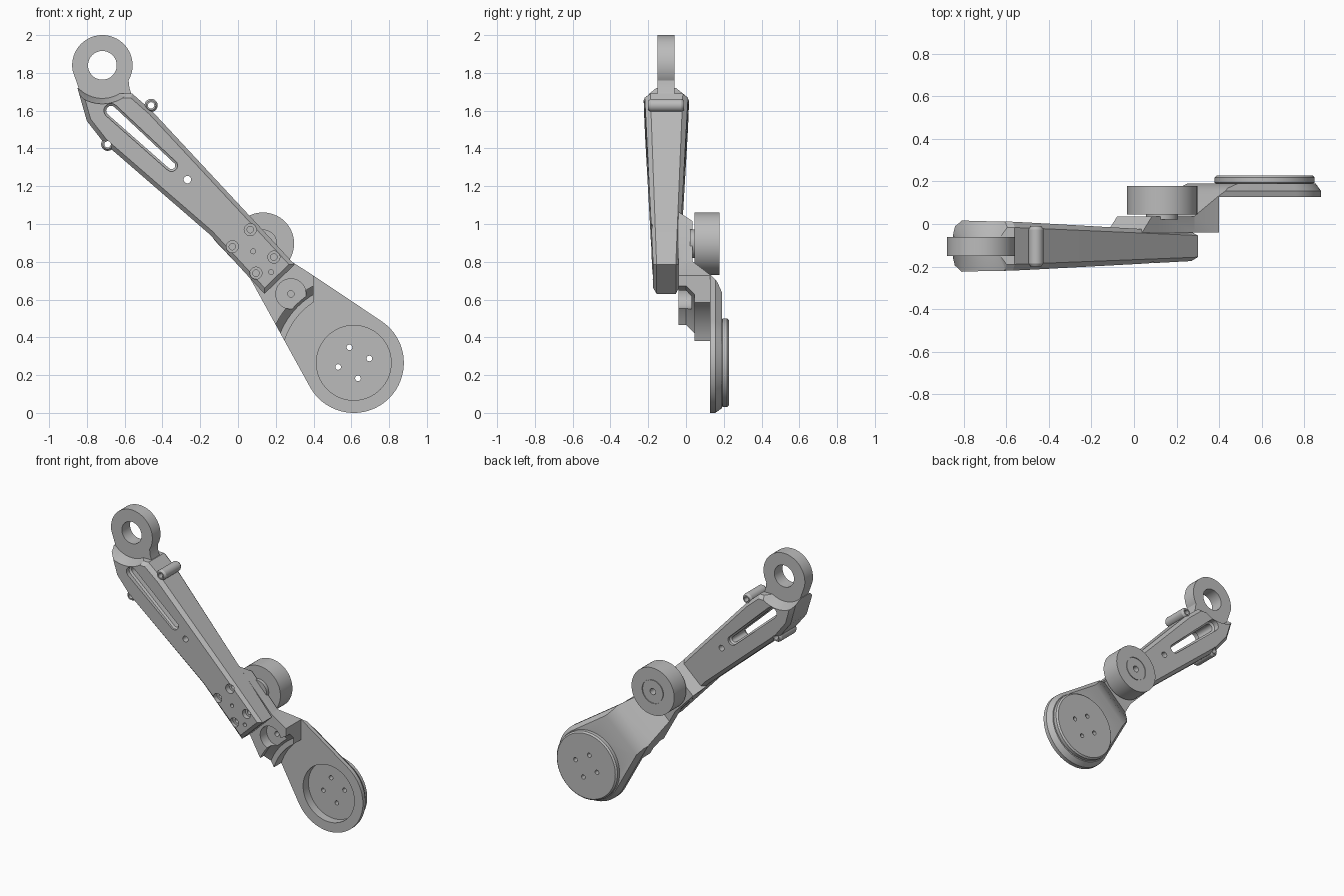
import bpy, bmesh, math
from mathutils import Vector

if "Cube" in bpy.data.objects:
    bpy.data.objects.remove(bpy.data.objects["Cube"])

grey = bpy.data.materials.new("plain_grey")
grey.diffuse_color = (0.5, 0.5, 0.5, 1)
grey.use_nodes = True
grey.node_tree.nodes["Principled BSDF"].inputs["Base Color"].default_value = grey.diffuse_color

RING, DISC, WHEEL, PIVOT = (-0.718, 1.84), (0.613, 0.265), (0.132, 0.896), (0.28, 0.63)
AXIS = (0.673, -0.74)          # long direction of the arm in x, z


def loft(name, loops):
    """Skin matching loops of 3D points and cap both ends."""
    bm = bmesh.new()
    rows = [[bm.verts.new(p) for p in loop] for loop in loops]
    n = len(rows[0])
    for a, b in zip(rows, rows[1:]):
        for i in range(n):
            j = (i + 1) % n
            bm.faces.new((a[i], a[j], b[j], b[i]))
    bm.faces.new(rows[0])
    bm.faces.new(rows[-1])
    bmesh.ops.recalc_face_normals(bm, faces=bm.faces)
    me = bpy.data.meshes.new(name)
    bm.to_mesh(me)
    bm.free()
    me.materials.append(grey)
    ob = bpy.data.objects.new(name, me)
    bpy.context.collection.objects.link(ob)
    return ob


def prism(name, layers):
    """Layers are (y, outline in x and z)."""
    return loft(name, [[(x, y, z) for x, z in pts] for y, pts in layers])


def arc(c, r, a0, a1, n):
    return [(c[0] + r * math.cos(math.radians(a0 + (a1 - a0) * i / n)),
             c[1] + r * math.sin(math.radians(a0 + (a1 - a0) * i / n))) for i in range(n + 1)]


def turned(name, c, profile, n=48):
    """Round part along y; profile holds (radius, y)."""
    return prism(name, [(y, arc(c, r, 0, 360, n)[:-1]) for r, y in profile])


def inset(pts, d):
    area = sum(a[0] * b[1] - b[0] * a[1] for a, b in zip(pts, pts[1:] + pts[:1]))
    s = d if area > 0 else -d
    out = []
    for i, p in enumerate(pts):
        p, a, b = Vector(p), Vector(pts[i - 1]), Vector(pts[(i + 1) % len(pts)])
        e, f = (p - a).normalized(), (b - p).normalized()
        m = Vector((-e.y - f.y, e.x + f.x))
        out.append(tuple(p + m * (2 * s / max(m.length_squared, 1.0))))
    return out


def boolean(ob, other, op='DIFFERENCE'):
    other.hide_render = True
    mod = ob.modifiers.new("cut", 'BOOLEAN')
    mod.operation, mod.object, mod.solver = op, other, 'EXACT'
    bpy.context.view_layer.objects.active = ob
    bpy.ops.object.modifier_apply(modifier=mod.name)
    bpy.data.objects.remove(other, do_unlink=True)


def drill(ob, c, r, y0, y1, n=20):
    boolean(ob, turned("drill", c, [(r, y0), (r, y1)], n))


# Upper arm: chamfered bar that tapers in depth towards its lower end
outline = [(-0.85, 1.72), (-0.80, 1.545), (-0.71, 1.43), (-0.15, 0.945), (0.14, 0.63),
           (0.30, 0.785), (0.125, 0.975), (-0.457, 1.60), (-0.56, 1.69), (-0.71, 1.69)]
small = inset(outline, 0.022)
arm = prism("upper_arm", [(0, small), (0.13, outline), (0.88, outline), (1, small)])
for v in arm.data.vertices:
    u = (v.co.x - WHEEL[0]) * AXIS[0] + (v.co.z - WHEEL[1]) * AXIS[1]
    t = (u + 1.08) / 1.28
    front, back = -0.22 + 0.047 * t, 0.012 - 0.05 * t
    v.co.y = front + (back - front) * v.co.y

# Lugs along both edges of the arm
for c, root in (((-0.46, 1.628), (-0.50, 1.56)), ((-0.69, 1.422), (-0.65, 1.46))):
    lug = turned("lug", c, [(0.025, -0.20), (0.035, -0.185), (0.035, -0.025), (0.025, -0.01)], 20)
    boolean(arm, lug, 'UNION')
    drill(arm, c, 0.017, -0.3, 0.1, 16)

# Concave seat for the ring, flaring towards both faces
boolean(arm, turned("seat", RING, [(0.215, -0.3), (0.203, -0.215), (0.175, -0.15), (0.175, -0.06),
                                   (0.203, 0.005), (0.215, 0.1)], 64))

# Long slot with a stepped rim
slot = (arc((-0.672, 1.60), 0.038, 230, 45, 8)
        + arc((-0.352, 1.31), 0.032, 30, -130, 8))
thin = inset(slot, 0.012)
boolean(arm, prism("slot", [(-0.3, slot), (-0.19, slot), (-0.18, thin),
                            (-0.035, thin), (-0.025, slot), (0.1, slot)]))

# Screw holes in the arm
drill(arm, (-0.268, 1.235), 0.02, -0.3, 0.1)
for c in ((0.065, 0.97), (-0.03, 0.88), (0.19, 0.825), (0.095, 0.74)):
    boolean(arm, turned("bolt_hole", c, [(0.032, -0.3), (0.032, -0.145), (0.017, -0.145),
                                         (0.017, -0.08)], 20))
for c in ((0.08, 0.855), (0.175, 0.745)):
    drill(arm, c, 0.013, -0.3, -0.1, 12)

# Ring with its neck
ring = arc(RING, 0.16, 190, -30, 48) + [(-0.575, 1.72), (-0.56, 1.675), (-0.70, 1.65), (-0.825, 1.665)]
eye = prism("ring", [(-0.15, ring), (-0.06, ring)])
drill(eye, RING, 0.076, -0.3, 0.1, 40)

# Lower link: outline crossed with a stepped side profile
edge = ([(-0.4, 1.17), (-0.15, 0.94), (0.06, 0.72)]
        + arc(DISC, 0.265, 209, 416.6, 48)
        + [(0.395, 0.73), (0.285, 0.80), (0.125, 0.97), (-0.05, 1.16)])
link = prism("lower_link", [(-0.06, edge), (0.155, edge), (0.19, inset(edge, 0.025)),
                            (0.25, inset(edge, 0.025))])
side = [(-0.19, -0.042), (-0.12, 0.035), (0.17, 0.035), (0.30, 0.13), (0.36, 0.168),
        (0.43, 0.19), (1.2, 0.19), (1.2, -0.038)]
boolean(link, loft("side_profile", [
    [(WHEEL[0] + u * AXIS[0] - w * AXIS[1], y, WHEEL[1] + u * AXIS[1] + w * AXIS[0]) for u, y in side]
    for w in (-0.7, 0.7)]), 'INTERSECT')

# Stepped, curved relief in front of the round end
boolean(link, turned("relief", DISC, [(0.46, -0.2), (0.46, 0.0), (0.42, 0.045), (0.385, 0.045),
                                      (0.385, 0.127)], 96))
boxy = [(0.4, 0.95), (0.4, -0.1), (1, -0.1), (1, 0.95)]
boolean(link, prism("flat_relief", [(-0.2, boxy), (0.127, boxy)]))

# Pivot recess, round pocket and their holes
drill(link, PIVOT, 0.08, -0.2, 0.03, 40)
drill(link, PIVOT, 0.017, -0.2, 0.08, 16)
drill(link, DISC, 0.198, 0.0, 0.3, 64)

# Round cap closing the pocket at the back
cap = turned("cap", DISC, [(0.222, 0.186), (0.235, 0.194), (0.235, 0.218), (0.225, 0.228)], 64)
for c in ((0.59, 0.347), (0.695, 0.288), (0.53, 0.243), (0.635, 0.183)):
    drill(cap, c, 0.015, 0.1, 0.3, 16)

# Wheel on a short hub behind the arm
hub = turned("wheel_hub", WHEEL, [(0.075, 0.02), (0.075, 0.06)])
wheel = turned("wheel", WHEEL, [(0.165, 0.045), (0.165, 0.178)], 64)
groove = turned("groove", WHEEL, [(0.083, 0.172), (0.083, 0.2)])
drill(groove, WHEEL, 0.078, 0.1, 0.3, 48)
boolean(wheel, groove)
drill(wheel, WHEEL, 0.022, 0.12, 0.3)

# Smooth the round walls, keep edges sharp
for ob in bpy.context.collection.objects:
    bpy.ops.object.select_all(action='DESELECT')
    ob.select_set(True)
    bpy.context.view_layer.objects.active = ob
    bpy.ops.object.shade_smooth_by_angle(angle=math.radians(25))
